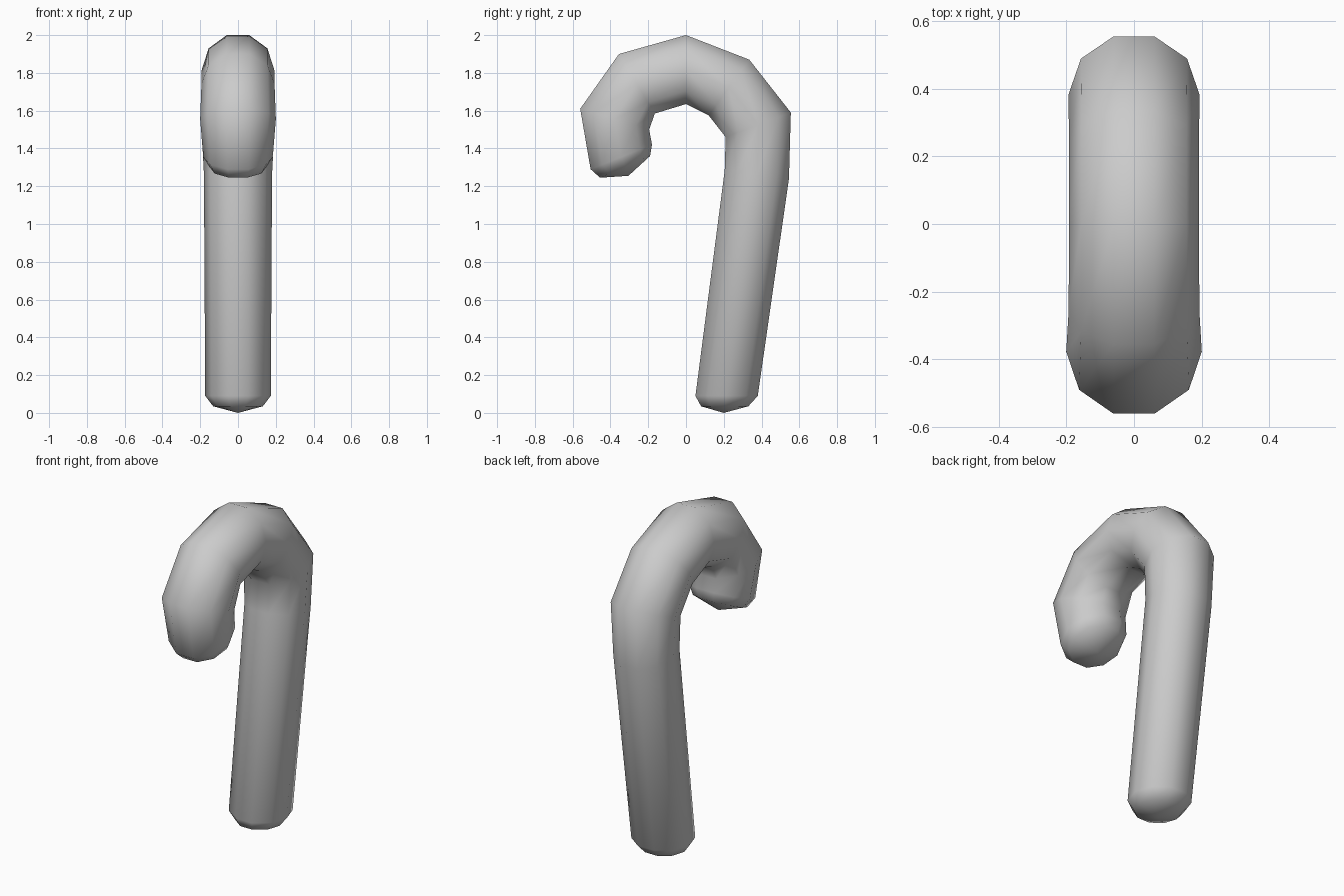
import bpy, bmesh
from math import cos, sin, pi
from mathutils import Vector

if "Cube" in bpy.data.objects:
    bpy.data.objects.remove(bpy.data.objects["Cube"])

SIDES = 10

# Each ring across the hooked tube: outer (y, z) and inner (y, z) silhouette points
RINGS = [
    ((0.33, 0.035), (0.08, 0.035)),
    ((0.38, 0.09), (0.05, 0.09)),
    ((0.545, 1.24), (0.205, 1.285)),
    ((0.555, 1.59), (0.21, 1.46)),
    ((0.335, 1.87), (0.12, 1.575)),
    ((0.0, 2.0), (0.0, 1.635)),
    ((-0.355, 1.90), (-0.165, 1.585)),
    ((-0.56, 1.61), (-0.195, 1.50)),
    ((-0.505, 1.29), (-0.18, 1.42)),
    ((-0.455, 1.245), (-0.19, 1.36)),
]
TIPS = ((0.2, 0.0), (-0.305, 1.255))


def add_ring(bm, outer, inner):
    outer, inner = Vector((0, *outer)), Vector((0, *inner))
    centre = (outer + inner) / 2
    # Flats face outward, so the corners lie a little beyond the silhouette
    arm = (outer - centre) / cos(pi / SIDES)
    side = Vector((arm.length, 0, 0))
    return [bm.verts.new(centre + side * cos(2 * pi * i / SIDES)
                         + arm * sin(2 * pi * i / SIDES)) for i in range(SIDES)]


# Hooked cane: skin the rings and close both rounded ends
bm = bmesh.new()
rings = [add_ring(bm, o, i) for o, i in RINGS]
for a, b in zip(rings, rings[1:]):
    for i in range(SIDES):
        j = (i + 1) % SIDES
        bm.faces.new((a[i], a[j], b[j], b[i]))
for ring, tip in zip((rings[0], rings[-1]), TIPS):
    point = bm.verts.new((0, *tip))
    for i in range(SIDES):
        bm.faces.new((ring[i], ring[(i + 1) % SIDES], point))
bmesh.ops.recalc_face_normals(bm, faces=bm.faces)
for face in bm.faces:
    face.smooth = True

mesh = bpy.data.meshes.new("hooked_cane")
bm.to_mesh(mesh)
bm.free()
cane = bpy.data.objects.new("hooked_cane", mesh)
bpy.context.collection.objects.link(cane)
